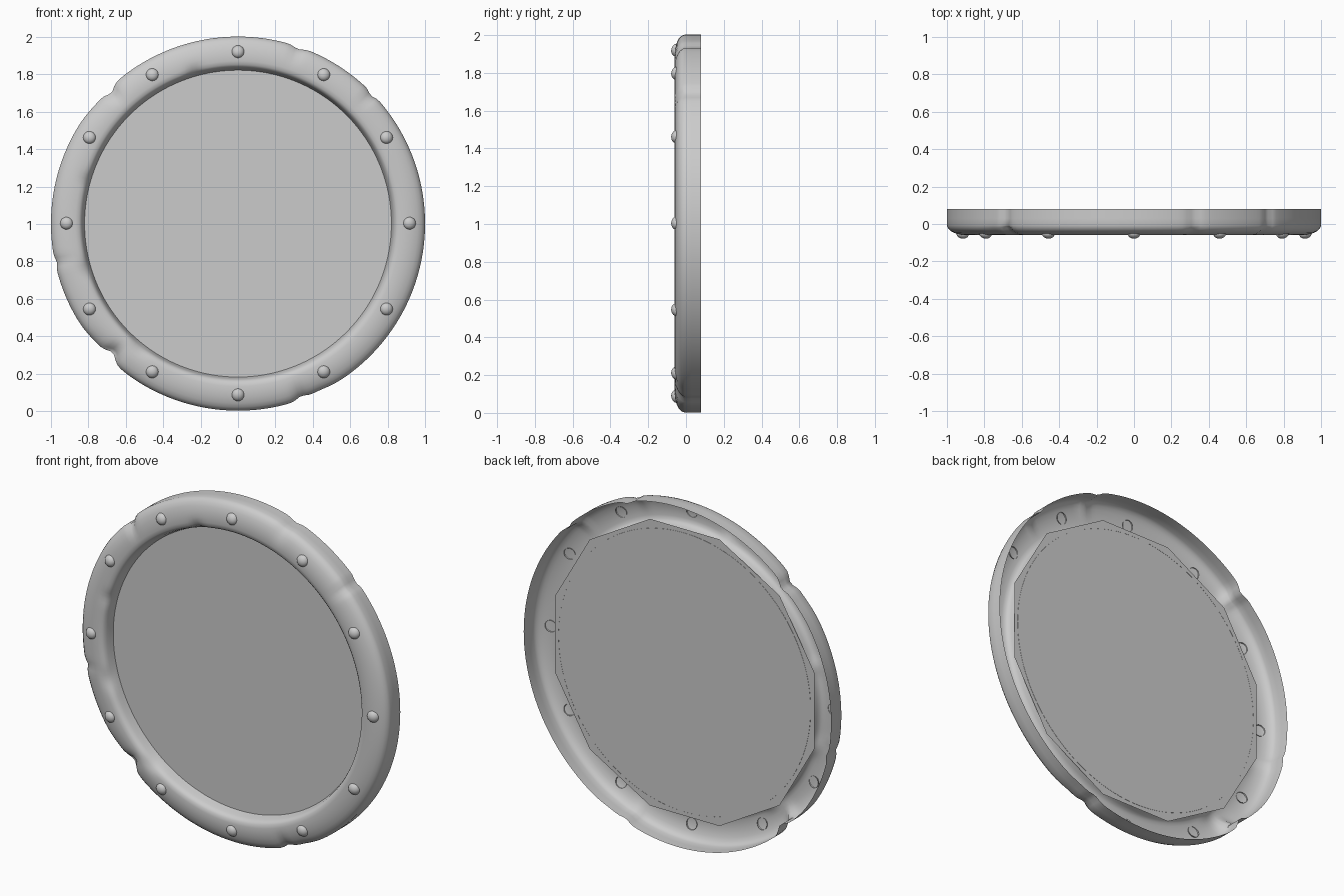
import bpy, bmesh, math
from mathutils import Matrix, Vector

if "Cube" in bpy.data.objects:
    bpy.data.objects.remove(bpy.data.objects["Cube"])

CZ = 1.002      # height of the centre
SEG = 240


def finish(bm, name, smooth=True):
    me = bpy.data.meshes.new(name)
    bm.to_mesh(me)
    bm.free()
    ob = bpy.data.objects.new(name, me)
    bpy.context.collection.objects.link(ob)
    if smooth:
        bpy.ops.object.select_all(action='DESELECT')
        ob.select_set(True)
        bpy.context.view_layer.objects.active = ob
        bpy.ops.object.shade_smooth_by_angle(angle=math.radians(40))
    return ob


def bump(a, centre, width):
    d = (a - centre + 180) % 360 - 180
    return math.exp(-(d / width) ** 2)


# Worn ring: open-backed shell, profile as (radius, y) from back edge to inner lip
profile = [(1.0, 0.08), (1.0, 0.03), (1.0, -0.008), (0.994, -0.024), (0.98, -0.038),
           (0.96, -0.048), (0.93, -0.057), (0.90, -0.060), (0.87, -0.060),
           (0.85, -0.056), (0.838, -0.046), (0.831, -0.03), (0.826, -0.01), (0.82, 0.013)]
# Nicks as (angle, depth, width in degrees)
outer_nicks = [(134, 0.022, 2), (138, 0.008, 6), (71, 0.013, 2), (44, 0.014, 1.5),
               (192, 0.010, 1.5), (226, 0.030, 2.5), (222, 0.012, 6), (290, 0.015, 2), (295, 0.008, 5)]
inner_nicks = [(106, 0.010, 3), (164, 0.008, 3), (197, 0.010, 4), (232, 0.010, 4)]

bm = bmesh.new()
rows = []
for i in range(SEG):
    a = 360 * i / SEG
    t = math.radians(a)
    out = sum(d * bump(a, c, w) for c, d, w in outer_nicks)
    inn = sum(d * bump(a, c, w) for c, d, w in inner_nicks)
    row = []
    for r, y in profile:
        wo = max(0, min(1, (r - 0.88) / 0.1))
        wi = max(0, 1 - abs(r - 0.85) / 0.04) if y < -0.02 else 0
        rr = r - out * wo + inn * wi
        yy = y + (0.5 * out * wo if y < -0.02 else 0) + 0.8 * inn * wi
        row.append(bm.verts.new((rr * math.cos(t), yy, CZ + rr * math.sin(t))))
    rows.append(row)
for i in range(SEG):
    p, q = rows[i], rows[(i + 1) % SEG]
    for j in range(len(profile) - 1):
        bm.faces.new((p[j], p[j + 1], q[j + 1], q[j]))
bmesh.ops.recalc_face_normals(bm, faces=bm.faces)
bm.faces.ensure_lookup_table()
f = bm.faces[0]
if f.normal.dot(f.calc_center_median() - Vector((0, 0, CZ))) < 0:
    bmesh.ops.reverse_faces(bm, faces=bm.faces)
finish(bm, "ring_frame")

# Flat twelve-sided panel behind the ring's inner lip
bm = bmesh.new()
pts = [math.radians(15 + 30 * k) for k in range(12)]
bm.faces.new([bm.verts.new((0.873 * math.cos(t), 0.012, CZ + 0.873 * math.sin(t))) for t in pts])
finish(bm, "panel", smooth=False)

# Domed rivets, every 30 degrees
bm = bmesh.new()
for k in range(12):
    t = math.radians(30 * k)
    m = Matrix.Translation((0.917 * math.cos(t), -0.052, CZ + 0.002 + 0.917 * math.sin(t)))
    m = m @ Matrix.Rotation(-t, 4, 'Y') @ Matrix.Rotation(math.radians(12), 4, 'Z')
    m = m @ Matrix.Diagonal((0.034, 0.026, 0.034, 1)) @ Matrix.Rotation(math.pi / 2, 4, 'X')
    new = bmesh.ops.create_uvsphere(bm, u_segments=24, v_segments=12, radius=1, matrix=m)["verts"]
    # keep only the front dome
    inv = m.inverted()
    bmesh.ops.delete(bm, geom=[v for v in new if (inv @ v.co).z < -0.1], context='VERTS')
finish(bm, "rivets")
